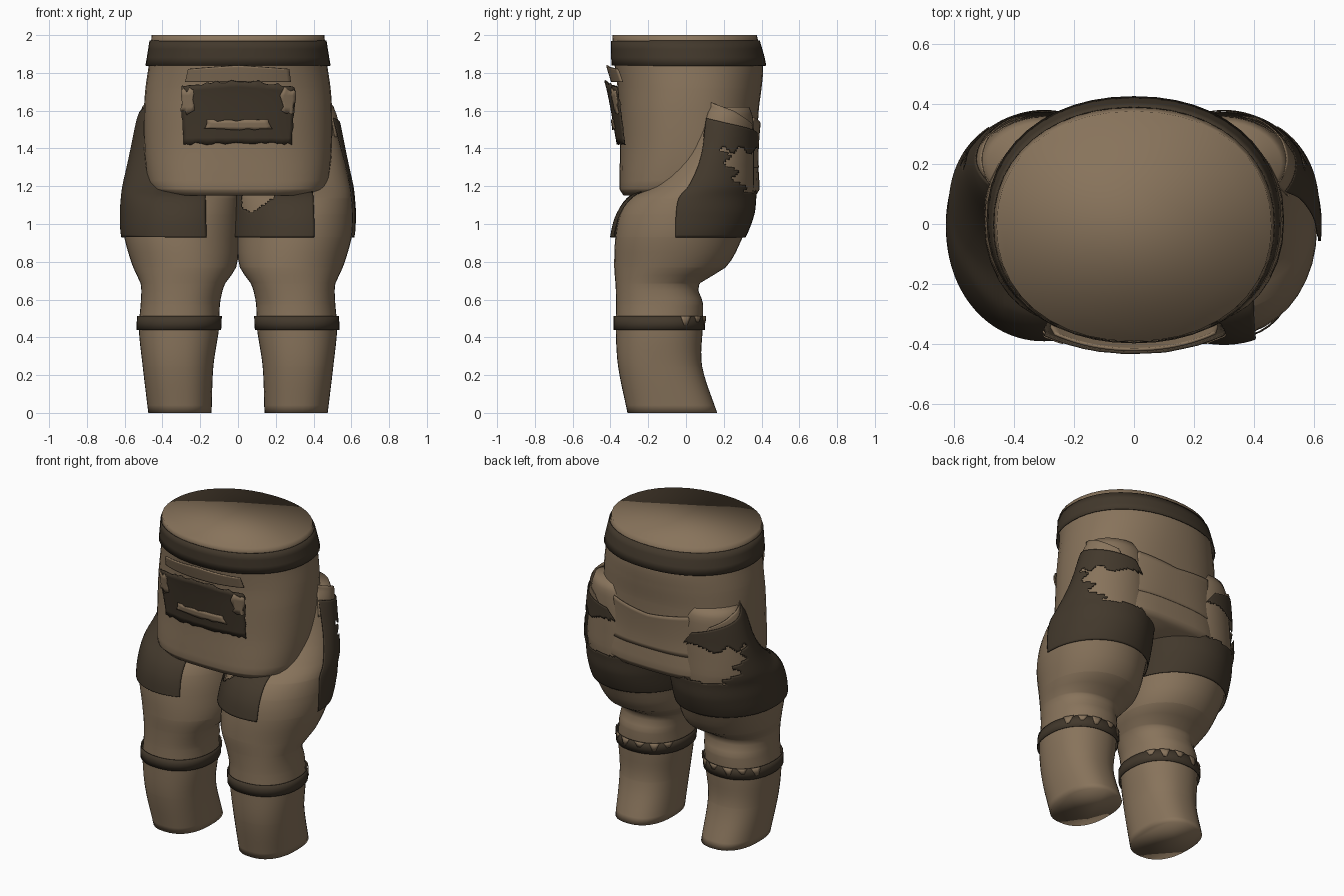
import bpy, bmesh, math, random

if "Cube" in bpy.data.objects:
    bpy.data.objects.remove(bpy.data.objects["Cube"])

random.seed(4)


def material(name, rgb):
    m = bpy.data.materials.new(name)
    m.diffuse_color = (*rgb, 1)
    m.use_nodes = True
    m.node_tree.nodes["Principled BSDF"].inputs["Base Color"].default_value = m.diffuse_color
    return m


TAN = material("tan cloth", (0.245, 0.172, 0.105))
DARK = material("dark leather", (0.055, 0.040, 0.025))

# Cross-sections: z, x min, x max, y min, y max, squareness
LEG = [(0.0, .14, .475, -.31, .165, 2.4), (.25, .13, .505, -.36, .085, 2.3),
       (.45, .10, .525, -.372, .088, 2.2), (.58, .095, .515, -.37, .09, 2.2),
       (.68, .07, .515, -.373, .07, 2.2), (.77, .01, .555, -.38, .21, 2.1),
       (.93, -.005, .602, -.374, .30, 2.05), (1.05, -.005, .609, -.35, .345, 2.0),
       (1.14, .0, .603, -.29, .355, 2.0), (1.2, .01, .595, -.19, .36, 2.0),
       (1.3, .03, .572, -.09, .36, 1.95), (1.4, .05, .550, -.03, .36, 1.9),
       (1.56, .10, .515, .03, .355, 1.9), (1.62, .14, .49, .07, .335, 1.9)]
TORSO = [(1.15, -.415, .415, -.33, .37, 3.2), (1.18, -.46, .46, -.35, .388, 3.1),
         (1.23, -.48, .48, -.352, .388, 2.9), (1.4, -.497, .497, -.35, .378, 2.5),
         (1.6, -.498, .498, -.355, .385, 2.3), (1.72, -.49, .49, -.362, .40, 2.2),
         (1.84, -.473, .473, -.378, .408, 2.15), (2.0, -.457, .457, -.39, .375, 2.15)]


def section(table, z):
    """Smoothly interpolated cross-section at height z."""
    z = min(max(z, table[0][0]), table[-1][0])
    i = 0
    while i < len(table) - 2 and z > table[i + 1][0]:
        i += 1
    p, q = table[i], table[i + 1]
    a, b = table[max(i - 1, 0)], table[min(i + 2, len(table) - 1)]
    h = q[0] - p[0]
    t = (z - p[0]) / h
    out = []
    for k in range(1, 6):
        m0 = (q[k] - a[k]) / (q[0] - a[0]) * h
        m1 = (b[k] - p[k]) / (b[0] - p[0]) * h
        lo, hi = sorted((p[k], q[k]))
        v = ((2*t**3 - 3*t*t + 1) * p[k] + (t**3 - 2*t*t + t) * m0
             + (3*t*t - 2*t**3) * q[k] + (t**3 - t*t) * m1)
        out.append(min(max(v, lo - .006), hi + .006))
    return out


def point(table, deg, z, off=0, side=1):
    """Surface point: 0 is outward, 90 the back, -90 the front."""
    x0, x1, y0, y1, n = section(table, z)
    c, s = math.cos(math.radians(deg)), math.sin(math.radians(deg))
    x = (x0 + x1) / 2 + ((x1 - x0) / 2 + off) * math.copysign(abs(c) ** (2 / n), c)
    y = (y0 + y1) / 2 + ((y1 - y0) / 2 + off) * math.copysign(abs(s) ** (2 / n), s)
    return (side * x, y, z)


def finish(name, bm, mat, thick=0, angle=40):
    bmesh.ops.remove_doubles(bm, verts=bm.verts, dist=1e-5)
    bmesh.ops.recalc_face_normals(bm, faces=bm.faces)
    me = bpy.data.meshes.new(name)
    bm.to_mesh(me)
    bm.free()
    me.materials.append(mat)
    ob = bpy.data.objects.new(name, me)
    bpy.context.collection.objects.link(ob)
    if thick:
        mod = ob.modifiers.new("thickness", 'SOLIDIFY')
        mod.thickness = thick
        mod.offset = 0
    bpy.ops.object.select_all(action='DESELECT')
    ob.select_set(True)
    bpy.context.view_layer.objects.active = ob
    bpy.ops.object.shade_smooth_by_angle(angle=math.radians(angle))
    return ob


def loft(name, table, steps, side=1, segs=40):
    """Closed body through all cross-sections, softly shaded over its ends."""
    bm = bmesh.new()
    zs = {round(r[0], 4) for r in table}
    z0, z1 = table[0][0], table[-1][0]
    zs |= {round(z0 + (z1 - z0) * i / steps, 4) for i in range(steps + 1)}
    rings = [[bm.verts.new(point(table, 360 * i / segs, z, 0, side)) for i in range(segs)]
             for z in sorted(zs)]
    for a, b in zip(rings, rings[1:]):
        for i in range(segs):
            j = (i + 1) % segs
            bm.faces.new((a[i], a[j], b[j], b[i]))
    bm.faces.new(rings[0])
    bm.faces.new(rings[-1])
    return finish(name, bm, TAN, angle=170)


def along(points, x):
    """Piecewise linear lookup."""
    for (a, u), (b, v) in zip(points, points[1:]):
        if x <= b:
            return u + (v - u) * max(0, (x - a) / (b - a))
    return points[-1][1]


def patch(name, table, mat, a_low, a_high, bottom, top, off, side=1,
          nu=24, nv=10, thick=.004, hole=None, ragged=0):
    """Sheet that follows a body; a_low / a_high are angle ranges at bottom and top,
    top is a list of (angle, z), off the (bottom, top) distance from the body."""
    bm = bmesh.new()
    grid = []
    for j in range(nv + 1):
        v = j / nv
        row = []
        for i in range(nu + 1):
            u = i / nu
            l = a_low[0] + (a_low[1] - a_low[0]) * u
            h = a_high[0] + (a_high[1] - a_high[0]) * u
            a = l + (h - l) * v
            z = bottom + (along(top, a) - bottom) * v
            if ragged and (j in (0, nv) or i in (0, nu)):
                z += random.uniform(-ragged, ragged)
                a += random.uniform(-ragged, ragged) * 80
            row.append(bm.verts.new(point(table, a, z, off[0] + (off[1] - off[0]) * v, side)))
        grid.append(row)
    for j in range(nv):
        for i in range(nu):
            q = (grid[j][i], grid[j][i+1], grid[j+1][i+1], grid[j+1][i])
            c = sum((w.co for w in q), q[0].co * 0) / 4
            if not (hole and hole(c)):
                bm.faces.new(q)
    bmesh.ops.delete(bm, geom=[w for w in bm.verts if not w.link_faces], context='VERTS')
    return finish(name, bm, mat, thick)


def torn(c):
    """Ragged opening at the back of the thigh wraps."""
    edge = .20 + (1.38 - c.z) * .5 + .03 * math.sin(c.z * 75)
    return c.y > edge and 1.17 < c.z < 1.39 + .02 * math.sin(c.y * 70)


def front_tear(c):
    """Torn notch at the top of the front flap."""
    return .02 < c.x < .19 and c.z > 1.055 + abs(c.x - .07) * .7


# Body and legs
loft("torso", TORSO, 24)
for side, label in ((1, "right"), (-1, "left")):
    loft(label + "_leg", LEG, 40, side)
    patch(label + "_knee_band", LEG, DARK, (0, 360), (0, 360), .44, [(0, .512), (360, .512)],
          (.010, .010), side, nu=40, nv=2)
    # torn notches of cloth over the back of the knee band
    for k, a in enumerate((28, 50, 72, 95, 118, 140)):
        patch(f"{label}_knee_fray_{k}", LEG, TAN, (a + 2, a + 7), (a - 3, a + 13),
              .465 + .015 * (k % 2), [(0, .514), (360, .514)], (.015, .015), side,
              nu=3, nv=2, thick=.003)
    # cloth tab above the thigh wrap
    patch(label + "_hip_tab", LEG, TAN, (-28, 75), (-32, 62), 1.46,
          [(-32, 1.645), (20, 1.60), (62, 1.53), (90, 1.50)], (.004, .014), side)

# Waist belt
patch("belt", TORSO, DARK, (0, 360), (0, 360), 1.838, [(0, 1.97), (360, 1.97)],
      (.015, .007), nu=48, nv=3)

# Thigh wraps: split on one leg, continuous on the other
patch("right_thigh_wrap", LEG, DARK, (-3, 180), (-29, 180), .93,
      [(-29, 1.56), (90, 1.48), (130, 1.25), (180, 1.15)], (.012, .018),
      nu=80, nv=48, hole=torn)
patch("right_front_flap", LEG, DARK, (-180, -72), (-180, -72), .93,
      [(-180, 1.17), (0, 1.17)], (.026, .010), nu=50, nv=24, hole=front_tear)
patch("left_thigh_wrap", LEG, DARK, (-114, 180), (-114, 180), .93,
      [(-114, 1.17), (-65, 1.22), (-30, 1.63), (20, 1.56), (90, 1.48), (130, 1.25), (180, 1.15)],
      (.014, .018), -1, nu=110, nv=48, hole=torn)

# Folded cloth across the back
patch("back_fold", TORSO, TAN, (58, 122), (62, 118), 1.30,
      [(58, 1.57), (90, 1.53), (122, 1.57)], (.0, .012))

# Front pouch with rolled flap and worn spots
patch("pouch", TORSO, DARK, (-119, -61), (-121, -59), 1.425,
      [(-121, 1.73), (-90, 1.76), (-59, 1.73)], (.014, .062), thick=.008, ragged=.008)
patch("pouch_flap", TORSO, TAN, (-121, -59), (-119, -60), 1.752,
      [(-119, 1.82), (-90, 1.84), (-60, 1.82)], (.026, .040), thick=.01)
patch("pouch_worn_bar", TORSO, TAN, (-106, -74), (-104, -76), 1.50,
      [(-106, 1.548), (-74, 1.548)], (.036, .042), thick=.005, nu=10, nv=3, ragged=.006)
for s, label in ((-1, "left"), (1, "right")):
    c = -90 + 26 * s
    patch(label + "_pouch_worn_edge", TORSO, TAN, (c - 4, c + 4), (c - 4, c + 4), 1.59,
          [(-180, 1.71), (0, 1.71)], (.050, .068), thick=.005, nu=5, nv=4, ragged=.015)
